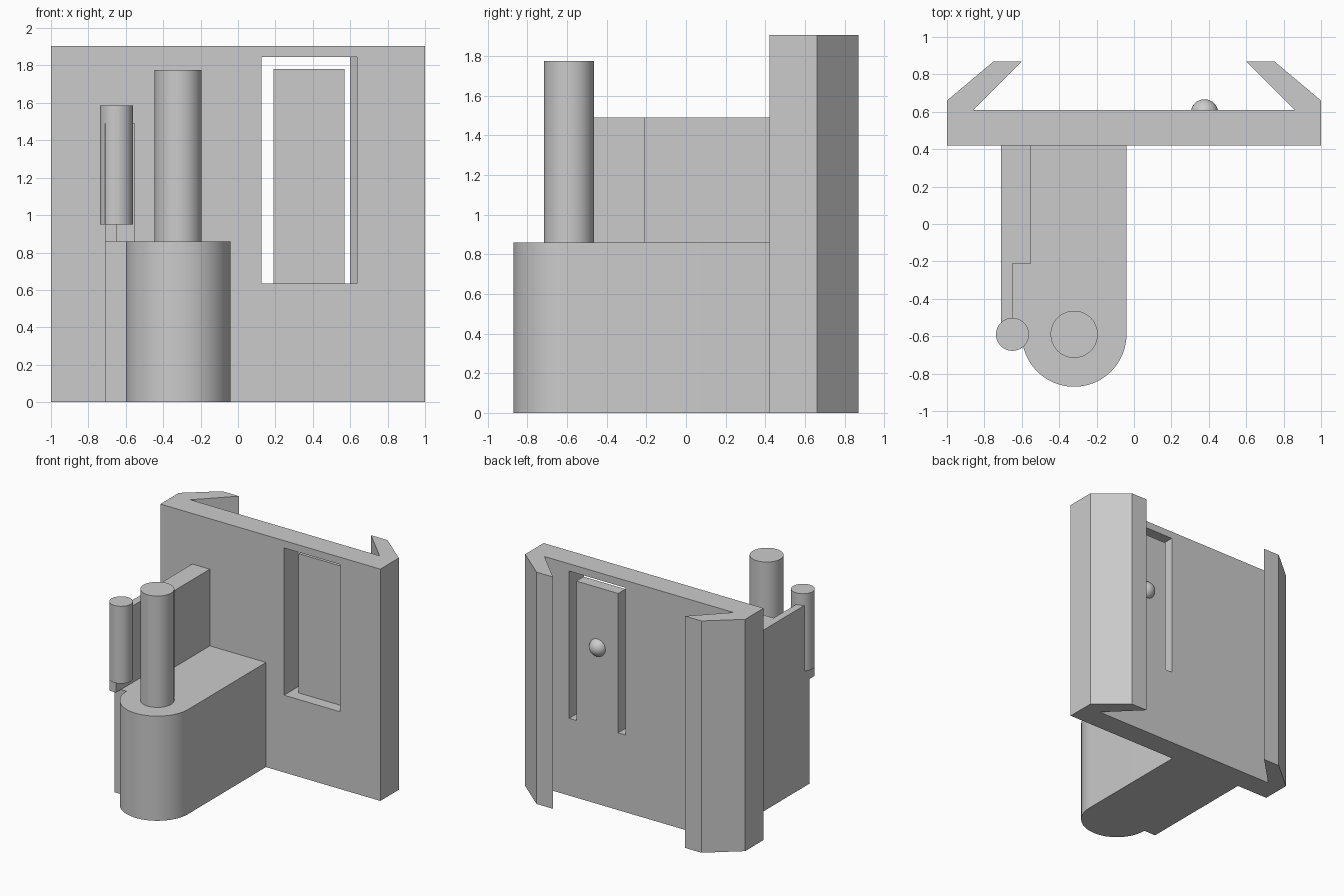
import bpy, bmesh
from math import pi, sin, cos, radians

cube = bpy.data.objects.get("Cube")
if cube:
    bpy.data.objects.remove(cube, do_unlink=True)

grey = bpy.data.materials.new("light grey")
grey.use_nodes = True
COLOUR = (0.6, 0.6, 0.6, 1)
grey.diffuse_color = COLOUR
grey.node_tree.nodes["Principled BSDF"].inputs["Base Color"].default_value = COLOUR


def finish(bm, name, smooth=False):
    bmesh.ops.recalc_face_normals(bm, faces=bm.faces)
    mesh = bpy.data.meshes.new(name)
    bm.to_mesh(mesh)
    bm.free()
    mesh.materials.append(grey)
    obj = bpy.data.objects.new(name, mesh)
    bpy.context.collection.objects.link(obj)
    if smooth:
        bpy.ops.object.select_all(action="DESELECT")
        bpy.context.view_layer.objects.active = obj
        obj.select_set(True)
        bpy.ops.object.shade_smooth_by_angle(angle=radians(30))
    return obj


def prism(name, outline, z0, z1, smooth=False):
    """Extrude a plan outline from z0 up to z1."""
    bm = bmesh.new()
    face = bm.faces.new([bm.verts.new((x, y, z0)) for x, y in outline])
    top = bmesh.ops.extrude_face_region(bm, geom=[face])["geom"]
    bmesh.ops.translate(bm, vec=(0, 0, z1 - z0),
                        verts=[v for v in top if isinstance(v, bmesh.types.BMVert)])
    return finish(bm, name, smooth)


def box(name, x0, x1, y0, y1, z0, z1):
    return prism(name, [(x0, y0), (x1, y0), (x1, y1), (x0, y1)], z0, z1)


def arc(x, y, r, start, end, steps):
    return [(x + r * cos(start + (end - start) * i / steps),
             y + r * sin(start + (end - start) * i / steps)) for i in range(steps + 1)]


def post(name, x, y, r, z0, z1):
    return prism(name, arc(x, y, r, 0, 2 * pi, 64)[:-1], z0, z1, True)


FRONT, BACK, TOP = 0.42, 0.61, 1.905
LEDGE, WALL_TOP, END = 0.86, 1.49, -0.59

# Back plate with a mirrored pair of inward hooks
half = [(1, FRONT), (1, 0.66), (0.75, 0.87), (0.6, 0.87), (0.86, BACK)]
plate = prism("back_plate", half + [(-x, y) for x, y in reversed(half)], 0, TOP)

# Window cut through the plate
cutter = box("window_cutter", 0.125, 0.635, 0.3, 0.75, 0.635, 1.845)
cutter.hide_render = True
cut = plate.modifiers.new("window", "BOOLEAN")
cut.operation = "DIFFERENCE"
cut.solver = "EXACT"
cut.object = cutter
bpy.context.view_layer.objects.active = plate
bpy.ops.object.select_all(action="DESELECT")
plate.select_set(True)
bpy.ops.object.modifier_apply(modifier=cut.name)
bpy.data.objects.remove(cutter, do_unlink=True)

# Spring tongue standing in the window, with its rounded catch
box("spring_tongue", 0.19, 0.57, 0.515, BACK, 0.635, 1.78)
bm = bmesh.new()
bmesh.ops.create_uvsphere(bm, u_segments=32, v_segments=16, radius=0.073)
bmesh.ops.translate(bm, vec=(0.377, 0.594, 1.285), verts=bm.verts)
finish(bm, "catch_bump", True)

# Round-ended arm with a straight strip along its right side
arm = arc(-0.32, END, 0.28, 0, -pi, 48)
prism("arm", [(-0.04, FRONT)] + arm + [(-0.71, END), (-0.71, FRONT)], 0, LEDGE, True)

# Stepped wall on the arm
prism("side_wall", [(-0.71, FRONT), (-0.71, -0.655), (-0.65, -0.655),
                    (-0.65, -0.21), (-0.55, -0.21), (-0.55, FRONT)], LEDGE, WALL_TOP)

# Upright posts
post("main_post", -0.32, END, 0.126, LEDGE, 1.775)
post("small_post", -0.65, END, 0.088, 0.95, 1.585)
